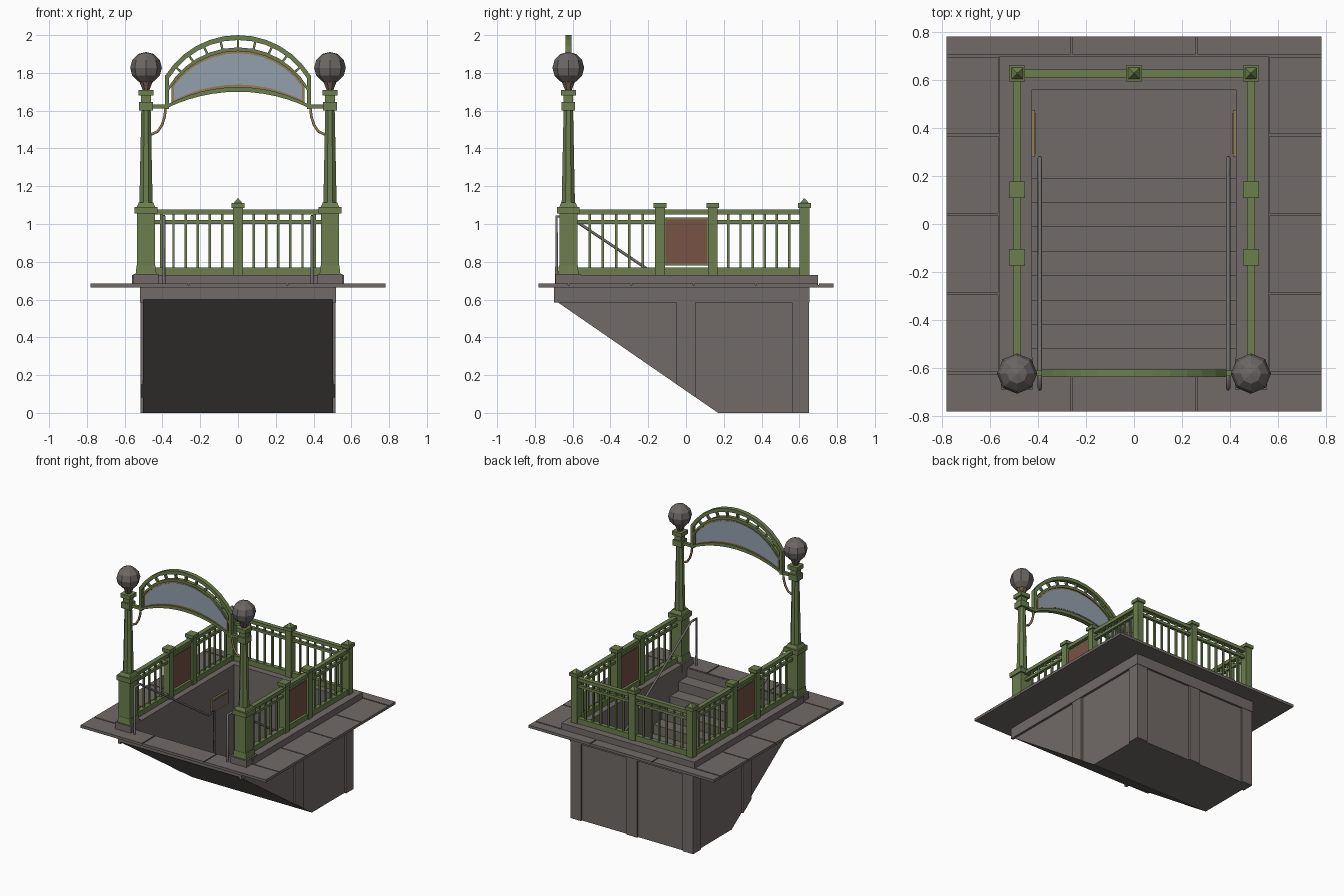
import bpy, bmesh, math
from mathutils import Vector, Matrix

if "Cube" in bpy.data.objects:
    bpy.data.objects.remove(bpy.data.objects["Cube"])


def material(name, r, g, b):
    m = bpy.data.materials.new(name)
    m.use_nodes = True
    m.diffuse_color = (r, g, b, 1)
    m.node_tree.nodes["Principled BSDF"].inputs["Base Color"].default_value = (r, g, b, 1)
    return m


STONE = material("warm_grey_stone", 0.165, 0.145, 0.135)
GREEN = material("green_iron", 0.15, 0.21, 0.075)
GLOBE = material("grey_globe", 0.15, 0.137, 0.13)
METAL = material("grey_handrail_metal", 0.165, 0.15, 0.15)
GLASS = material("blue_grey_panel", 0.29, 0.35, 0.42)
GOLD = material("tan_gold_trim", 0.29, 0.20, 0.09)
POSTER = material("red_brown_poster", 0.185, 0.085, 0.06)
BROWN = material("brown_socket", 0.17, 0.12, 0.085)
SIDES = (("left", 1), ("right", -1))


def finish(name, bm, mat):
    bmesh.ops.recalc_face_normals(bm, faces=bm.faces[:])
    mesh = bpy.data.meshes.new(name)
    bm.to_mesh(mesh)
    bm.free()
    mesh.materials.append(mat)
    ob = bpy.data.objects.new(name, mesh)
    bpy.context.collection.objects.link(ob)
    return ob


def add_box(bm, x, y, z):
    """Box from (low, high) ranges in any order."""
    lo = Vector([min(r) for r in (x, y, z)])
    hi = Vector([max(r) for r in (x, y, z)])
    m = Matrix.Translation((lo + hi) / 2) @ Matrix.Diagonal((*(hi - lo), 1))
    bmesh.ops.create_cube(bm, size=1, matrix=m)


def boxes(name, mat, ranges):
    bm = bmesh.new()
    for r in ranges:
        add_box(bm, *r)
    return finish(name, bm, mat)


def add_frustum(bm, x, y, z0, z1, w0, w1, sides=4):
    """Stacked tapered block; w is half the width across flats."""
    k = 1 / math.cos(math.pi / sides)
    m = Matrix.Translation((x, y, (z0 + z1) / 2)) @ Matrix.Rotation(math.pi / sides, 4, "Z")
    bmesh.ops.create_cone(bm, cap_ends=True, segments=sides, radius1=w0 * k,
                          radius2=w1 * k, depth=z1 - z0, matrix=m)


def prism(name, mat, points, axis, a, b):
    """Extrude a 2D outline: axis x uses (y, z), axis y uses (x, z)."""
    bm = bmesh.new()
    place = (lambda p, d: (d, *p)) if axis == "x" else (lambda p, d: (p[0], d, p[1]))
    rings = [[bm.verts.new(place(p, d)) for p in points] for d in (a, b)]
    for ring in rings:
        bm.faces.new(ring)
    n = len(points)
    for i in range(n):
        j = (i + 1) % n
        bm.faces.new((rings[0][i], rings[0][j], rings[1][j], rings[1][i]))
    return finish(name, bm, mat)


def tube(name, mat, points, radius):
    cu = bpy.data.curves.new(name, "CURVE")
    cu.dimensions = "3D"
    cu.bevel_depth, cu.bevel_resolution, cu.use_fill_caps = radius, 1, True
    sp = cu.splines.new("POLY")
    sp.points.add(len(points) - 1)
    for p, co in zip(sp.points, points):
        p.co = (*co, 1)
    cu.materials.append(mat)
    ob = bpy.data.objects.new(name, cu)
    bpy.context.collection.objects.link(ob)
    return ob


# Paving: thin bed with separate slabs around the opening
W, OPEN, FRONT, BACK, G = 0.78, 0.425, -0.62, 0.56, 0.004
BED = (0.665, 0.678)
boxes("paving_bed", STONE, [((-W, W), (-W, FRONT), BED), ((-W, W), (BACK, W), BED)]
      + [((s * OPEN, s * W), (FRONT, BACK), BED) for _, s in SIDES])
slabs, top = [], (0.67, 0.685)
for x0, x1 in ((-W, -0.26), (-0.26, 0.26), (0.26, W)):
    a, b = (x0 if x0 == -W else x0 + G), (x1 if x1 == W else x1 - G)
    slabs += [((a, b), (-W, FRONT - G), top), ((a, b), (0.705, W), top)]
for i in range(4):
    y = FRONT + i * 0.33
    slabs += [((s * 0.565, s * W), (y + G, y + 0.33 - G), top) for _, s in SIDES]
boxes("paving_slabs", STONE, slabs)

# Kerb carrying the railing
CURB = (0.67, 0.73)
boxes("kerb", STONE, [((s * OPEN, s * 0.56), (FRONT, BACK), CURB) for _, s in SIDES]
      + [((-0.56, 0.56), (BACK, 0.7), CURB)])

# Stairwell shell with a sloped underside
def slope(y):
    return max(0, 0.6 - (y + 0.7) * 0.69)


shell = [(-0.7, 0.6), (-0.7, 0.665), (0.64, 0.665), (0.64, 0), (0.17, 0)]
for side, s in SIDES:
    prism(side + "_well_wall", STONE, shell, "x", s * OPEN, s * 0.503)
    for label, y0, y1 in (("middle", -0.05, 0.05), ("rear", 0.56, 0.65)):
        prism(f"{side}_{label}_pilaster", STONE,
              [(y0, slope(y0)), (y1, slope(y1)), (y1, 0.665), (y0, 0.665)],
              "x", s * 0.5, s * 0.517)
    boxes(side + "_well_band", STONE, [((s * 0.5, s * 0.52), (-0.7, 0.652), (0.585, 0.665))])
boxes("rear_well_wall", STONE, [((-OPEN, OPEN), (BACK, 0.64), (0, 0.665))])
boxes("rear_pilasters", STONE, [((x - 0.045, x + 0.045), (0.63, 0.652), (0, 0.665))
                                for x in (-0.472, 0, 0.472)]
      + [((-0.52, 0.52), (0.63, 0.655), (0.585, 0.665))])

# Stairs and landing
RUN, RISE = 0.1015, 0.07
steps = [(-0.7, 0.6), (-0.7, 0.67), (FRONT, 0.67)]
for i in range(9):
    z = 0.685 - (i + 1) * RISE
    steps += [(FRONT + i * RUN, z), (FRONT + (i + 1) * RUN, z)]
steps[-1] = (BACK, 0.055)
steps += [(BACK, 0), (0.17, 0)]
prism("stairs", STONE, steps, "x", -OPEN, OPEN)

# Handrails and small framed wall plaques
for side, s in SIDES:
    x = s * 0.392
    tube(side + "_handrail", METAL,
         [(x, -0.685, 0.68), (x, -0.685, 1.04), (x, -0.62, 1.04),
          (x, 0.2, 0.49), (x, 0.275, 0.49), (x, 0.275, 0.055)], 0.009)
    boxes(side + "_plaque_frame", GOLD, [((s * 0.412, s * 0.428), (0.28, 0.475), (0.47, 0.57))])
    boxes(side + "_plaque", STONE, [((s * 0.409, s * 0.413), (0.292, 0.463), (0.482, 0.558))])

# Railing: rails, balusters, posts
PX, PY = 0.487, 0.627


def railing(name, along_x, fixed, a, b, count):
    def bar(lo, hi, half, z):
        pair = ((lo, hi), (fixed - half, fixed + half))
        return (*(pair if along_x else pair[::-1]), z)
    parts = [bar(a, b, 0.017, (1.05, 1.076)), bar(a, b, 0.011, (1.0, 1.02)),
             bar(a, b, 0.017, (0.73, 0.77))]
    for i in range(count):
        c = a + (b - a) * (i + 1) / (count + 1)
        parts.append(bar(c - 0.0065, c + 0.0065, 0.0065, (0.76, 1.055)))
    boxes(name, GREEN, parts)


def post(name, x, y, peak):
    bm = bmesh.new()
    add_frustum(bm, x, y, 0.73, 1.085, 0.026, 0.026)
    add_frustum(bm, x, y, 1.085, 1.11, 0.034, 0.034)
    if peak:
        add_frustum(bm, x, y, 1.11, 1.135, 0.024, 0.003)
    finish(name, bm, GREEN)


post("rear_middle_post", 0, PY, True)
for side, s in SIDES:
    x = s * PX
    railing(side + "_rear_railing", True, PY, *sorted((s * 0.02, s * 0.47)), 6)
    railing(side + "_front_railing", False, x, -0.58, -0.16, 5)
    railing(side + "_back_railing", False, x, 0.16, 0.61, 6)
    post(side + "_rear_corner_post", x, PY, True)
    for label, y in (("front", -0.138), ("back", 0.142)):
        post(f"{side}_{label}_side_post", x, y, False)
    boxes(side + "_panel_frame", GREEN,
          [((x - 0.017, x + 0.017), (-0.14, 0.14), z) for z in ((1.05, 1.076), (0.73, 0.77))]
          + [((x - 0.01, x + 0.01), (-0.116, 0.12), (0.78, 1.035))])
    boxes(side + "_poster", POSTER, [((x - 0.013, x + 0.013), (-0.108, 0.112), (0.79, 1.025))])

# Lamp posts at the entrance
for side, s in SIDES:
    x, y = s * PX, -0.623
    boxes(side + "_lamp_plinth", STONE, [((x - 0.067, x + 0.067), (y - 0.067, y + 0.067), (0.67, 0.735))])
    bm = bmesh.new()
    for z0, z1, w0, w1, n in ((0.735, 0.78, 0.055, 0.05, 4), (0.78, 1.055, 0.048, 0.048, 4),
                              (1.055, 1.09, 0.06, 0.06, 4), (1.09, 1.115, 0.048, 0.038, 4),
                              (1.115, 1.6, 0.035, 0.025, 8), (1.6, 1.645, 0.036, 0.036, 4),
                              (1.645, 1.68, 0.026, 0.026, 4), (1.68, 1.71, 0.04, 0.04, 4)):
        add_frustum(bm, x, y, z0, z1, w0, w1, n)
    finish(side + "_lamp_post", bm, GREEN)
    bm = bmesh.new()
    add_frustum(bm, x, y, 1.71, 1.765, 0.018, 0.04, 8)
    finish(side + "_lamp_socket", bm, BROWN)
    bm = bmesh.new()
    bmesh.ops.create_uvsphere(bm, u_segments=8, v_segments=6, radius=0.084,
                              matrix=Matrix.Translation((x, y, 1.827)))
    finish(side + "_lamp_globe", bm, GLOBE)

# Arched sign
SY = -0.622


def arc(mid, end, w, n=12):
    drop = mid - end
    r = (w * w + drop * drop) / (2 * drop)
    t = math.asin(w / r)
    angles = [t * (2 * i / n - 1) for i in range(n + 1)]
    return [(r * math.sin(a), mid - r + r * math.cos(a)) for a in angles]


def ribbon(name, mat, upper, lower, half):
    prism(name, mat, arc(*upper) + arc(*lower)[::-1], "y", SY - half, SY + half)


ribbon("sign_outer_arch", GREEN, (2.0, 1.785, 0.385), (1.974, 1.765, 0.37), 0.016)
ribbon("sign_inner_arch", GREEN, (1.935, 1.715, 0.375), (1.915, 1.7, 0.37), 0.014)
ribbon("sign_lower_arch", GREEN, (1.725, 1.632, 0.375), (1.7, 1.61, 0.385), 0.016)
ribbon("sign_gold_border", GOLD, (1.918, 1.728, 0.352), (1.722, 1.638, 0.352), 0.006)
ribbon("sign_panel", GLASS, (1.904, 1.728, 0.34), (1.738, 1.655, 0.34), 0.009)
bm = bmesh.new()
for i in range(-4, 5):
    a = i * 0.215
    turn = Matrix.Translation((0, SY, 1.546)) @ Matrix.Rotation(a, 4, "Y")
    span = Matrix.Translation((0, 0, 0.408)) @ Matrix.Diagonal((0.012, 0.02, 0.06, 1))
    bmesh.ops.create_cube(bm, size=1, matrix=turn @ span)
finish("sign_struts", bm, GREEN)
for side, s in SIDES:
    boxes(side + "_sign_end", GREEN,
          [((s * 0.365, s * 0.386), (SY - 0.016, SY + 0.016), (1.61, 1.785)),
           ((s * 0.37, s * 0.46), (SY - 0.012, SY + 0.012), (1.612, 1.632))])
    tube(side + "_sign_bracket", GOLD,
         [(s * x, SY, z) for x, z in ((0.383, 1.62), (0.388, 1.57), (0.402, 1.525),
                                      (0.425, 1.49), (0.465, 1.472))], 0.008)
